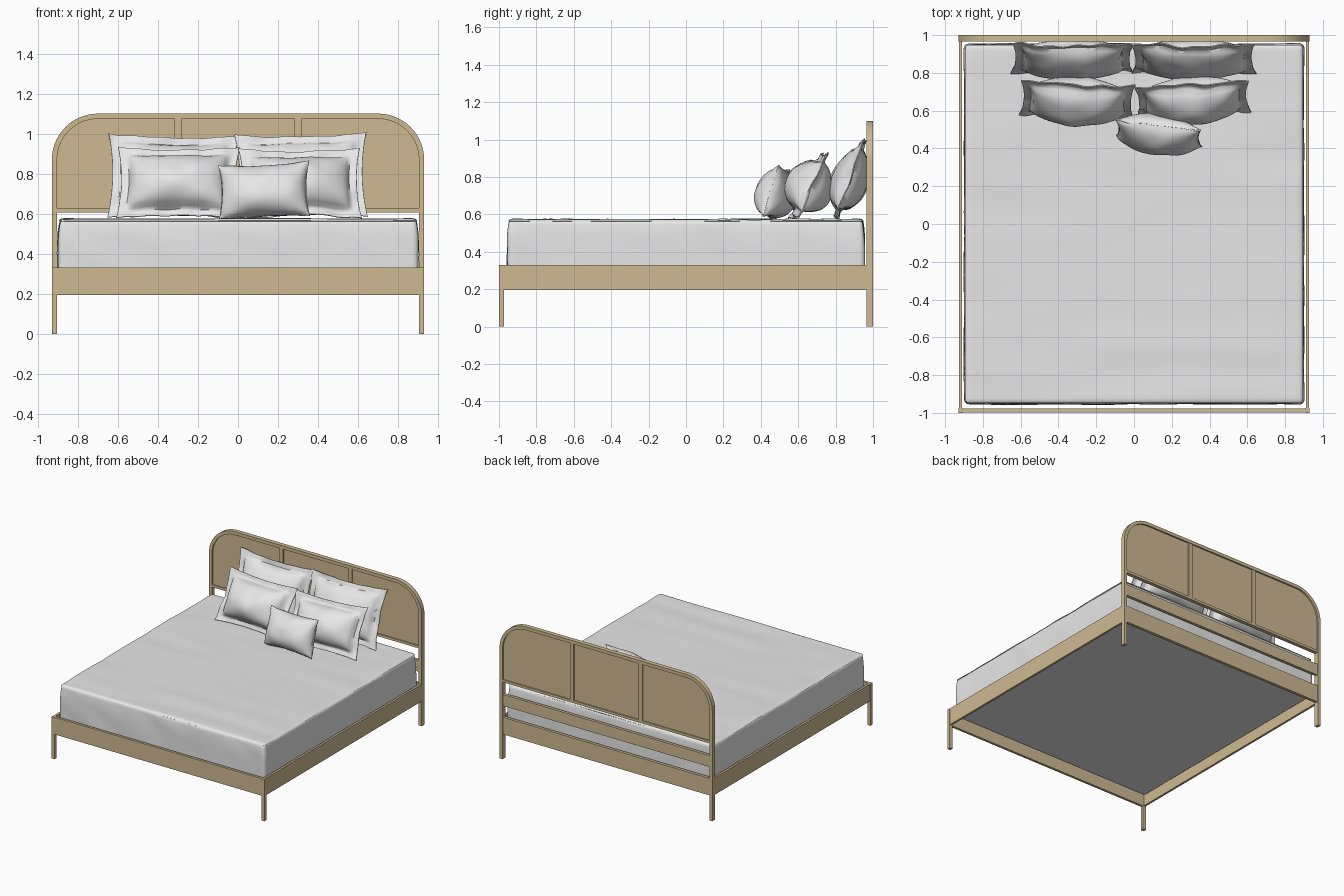
import bpy, bmesh, math
from mathutils import Vector, Euler, noise

cube = bpy.data.objects.get("Cube")
if cube:
    bpy.data.objects.remove(cube)


def material(name, rgb):
    m = bpy.data.materials.new(name)
    m.use_nodes = True
    m.diffuse_color = (*rgb, 1)
    bsdf = m.node_tree.nodes["Principled BSDF"]
    bsdf.inputs["Base Color"].default_value = (*rgb, 1)
    bsdf.inputs["Roughness"].default_value = 0.7
    return m


WOOD = material("pale oak", (0.62, 0.49, 0.29))
LINEN = material("light grey linen", (0.8, 0.8, 0.8))


def finish(name, bm, mat, smooth=None):
    bmesh.ops.recalc_face_normals(bm, faces=bm.faces)
    mesh = bpy.data.meshes.new(name)
    bm.to_mesh(mesh)
    bm.free()
    mesh.materials.append(mat)
    ob = bpy.data.objects.new(name, mesh)
    bpy.context.collection.objects.link(ob)
    if smooth:
        bpy.ops.object.select_all(action="DESELECT")
        ob.select_set(True)
        bpy.context.view_layer.objects.active = ob
        bpy.ops.object.shade_smooth_by_angle(angle=math.radians(smooth))
    return ob


def box(name, x0, x1, y0, y1, z0, z1):
    bm = bmesh.new()
    bmesh.ops.create_cube(bm, size=1)
    for v in bm.verts:
        v.co = ((x0 + x1) / 2 + v.co.x * (x1 - x0),
                (y0 + y1) / 2 + v.co.y * (y1 - y0),
                (z0 + z1) / 2 + v.co.z * (z1 - z0))
    return finish(name, bm, WOOD)


def slab(name, outline, y0, y1):
    """Extrude an outline of (x, z) points from y0 to y1."""
    bm = bmesh.new()
    face = bm.faces.new([bm.verts.new((x, y0, z)) for x, z in outline])
    ext = bmesh.ops.extrude_face_region(bm, geom=[face])
    verts = [g for g in ext["geom"] if isinstance(g, bmesh.types.BMVert)]
    bmesh.ops.translate(bm, verts=verts, vec=(0, y1 - y0, 0))
    return finish(name, bm, WOOD, smooth=30)


def arch(half, top, radius, bottom, steps=14):
    """Upright outline with rounded top corners, from left foot to right foot."""
    arc = [(half - radius + radius * math.cos(a), top - radius + radius * math.sin(a))
           for a in (i * math.pi / 2 / steps for i in range(steps + 1))]
    right = [(half, bottom)] + arc
    return [(-x, z) for x, z in right] + right[::-1]


# Headboard: bent frame, thin panel, dividers and cross rails
HALF, TOP, T = 0.93, 1.10, 0.026
slab("headboard_frame",
     arch(HALF, TOP, 0.23, 0) + arch(HALF - T, TOP - T, 0.23 - T, 0)[::-1], 0.965, 1.0)
slab("headboard_panel", arch(HALF - T, TOP - T, 0.23 - T, 0.612), 0.976, 0.988)
for side, x in (("right", -0.3), ("left", 0.3)):
    box(side + "_panel_divider", x - 0.017, x + 0.017, 0.968, 0.997, 0.612, TOP - T)
inner = HALF - T
box("panel_bottom_rail", -inner, inner, 0.968, 0.997, 0.607, 0.627)
box("headboard_cross_rail", -inner, inner, 0.972, 0.995, 0.42, 0.51)
box("head_rail", -inner, inner, 0.972, 0.995, 0.195, 0.33)

# Bed base: side rails, foot rail and front legs
for side, s in (("right", -1), ("left", 1)):
    xs = sorted((s * 0.91, s * 0.927))
    box(side + "_side_rail", *xs, -0.976, 0.966, 0.195, 0.33)
    xs = sorted((s * 0.904, s * HALF))
    box(side + "_front_leg", *xs, -1.0, -0.974, 0, 0.33)
box("foot_rail", -0.904, 0.904, -0.998, -0.978, 0.195, 0.33)

# Mattress: soft rounded block with light creases in the sheet
bm = bmesh.new()
bmesh.ops.create_cube(bm, size=2)
bmesh.ops.subdivide_edges(bm, edges=bm.edges[:], cuts=47, use_grid_fill=True)
size, r = Vector((0.9, 0.955, 0.158)), 0.028
for v in bm.verts:
    p = Vector([math.sin(c * math.pi / 2) * s for c, s in zip(v.co, size)])
    core = Vector([max(r - s, min(s - r, c)) for c, s in zip(p, size)])
    d = p - core
    n = d.normalized() if d.length > 1e-6 else Vector((0, 0, 1))
    p = core + n * r
    if n.z > 0.6:
        p.z += 0.006 * noise.noise(Vector((p.x * 1.6, p.y * 7, 1)))
    elif n.z > -0.3:
        h = (p.z + size.z) / (2 * size.z)
        fold = noise.noise(Vector(((p.x + p.y) * 5 + h, h * 1.5, 4)))
        p += Vector((n.x, n.y, 0)) * (0.006 * fold - 0.012 * h ** 6)
    p.z += 0.416
    v.co = p
finish("mattress", bm, LINEN, smooth=60)


def pillow(name, width, height, thick, flange, centre, tilt, yaw=0, roll=0, seed=0, n=36):
    """Puffed cushion standing upright, leaning back by tilt, with a flat border."""
    bm = bmesh.new()
    rot = Euler((-math.radians(tilt), math.radians(roll), math.radians(yaw))).to_matrix()
    mid = Vector(centre)
    fx, fz = 1 - 2 * flange / width, 1 - 2 * flange / height
    for face in (-1, 1):
        rows = []
        for j in range(n + 1):
            row = []
            for i in range(n + 1):
                u = math.sin((2 * i / n - 1) * math.pi / 2)
                w = math.sin((2 * j / n - 1) * math.pi / 2)
                a, b = min(1, abs(u) / fx), min(1, abs(w) / fz)
                puff = ((1 - a * a) * (1 - b * b)) ** 0.52
                border = max(a, b) ** 8
                x = u * width / 2 * (1 - 0.07 * (1 - w * w))
                z = w * height / 2 * (1 - 0.09 * (1 - u * u))
                rim = i in (0, n) or j in (0, n)
                y = face * (thick / 2 * puff * (1 - 0.18 * w) + (0 if rim else 0.003))
                # Creases over the puff, waves along the border
                y += face * 0.012 * puff * noise.noise(Vector((x * 9, z * 9, seed + face)))
                y += 0.022 * border * noise.noise(Vector((x * 9, z * 9, seed + 5)))
                row.append(bm.verts.new(mid + rot @ Vector((x, y, z))))
            rows.append(row)
        for lo, hi in zip(rows, rows[1:]):
            for k in range(n):
                bm.faces.new((lo[k], lo[k + 1], hi[k + 1], hi[k]))
    bmesh.ops.remove_doubles(bm, verts=bm.verts[:], dist=1e-5)
    for v in bm.verts:
        v.co.z = max(v.co.z, 0.574)
    finish(name, bm, LINEN, smooth=60)


# Pillows: two large at the back, two medium, one small in front
pillow("right_back_pillow", 0.65, 0.45, 0.19, 0.045, (-0.325, 0.875, 0.785), 20, 0, 1, 1)
pillow("left_back_pillow", 0.66, 0.45, 0.19, 0.045, (0.315, 0.875, 0.79), 20, 0, -1, 2)
pillow("right_middle_pillow", 0.61, 0.40, 0.25, 0.045, (-0.3, 0.655, 0.755), 26, -3, 0, 3)
pillow("left_middle_pillow", 0.61, 0.39, 0.25, 0.045, (0.31, 0.66, 0.75), 26, 4, 0, 4)
pillow("small_front_pillow", 0.46, 0.29, 0.21, 0.004, (0.13, 0.48, 0.715), 18, -7, -3, 5)
